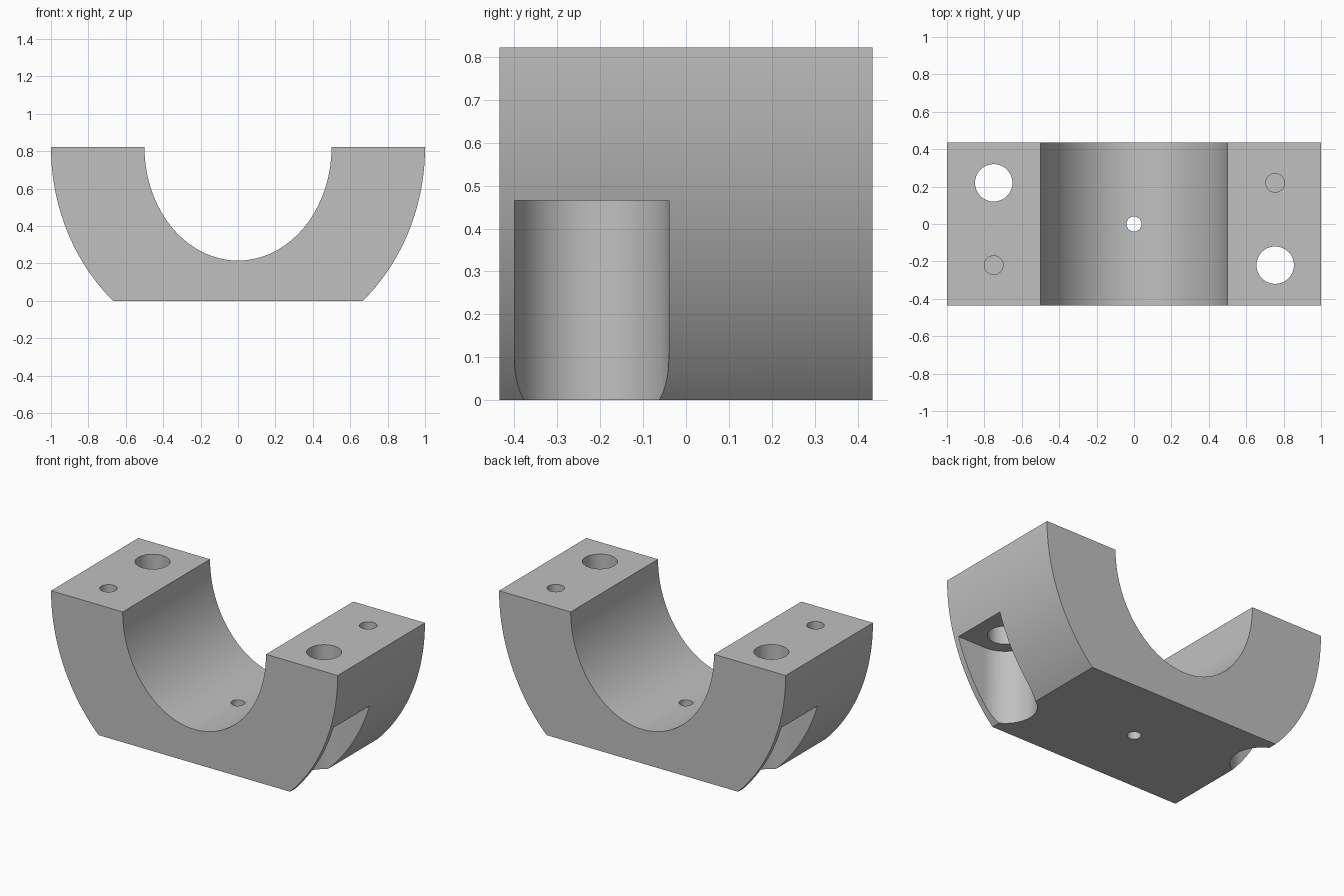
import bpy, bmesh
from math import asin, cos, sin, pi
from mathutils import Vector

if "Cube" in bpy.data.objects:
    bpy.data.objects.remove(bpy.data.objects["Cube"], do_unlink=True)

TOP, HALF_DEPTH = 0.822, 0.435
OUTER, INNER = (1.0, 1.105), (0.5, 0.607)   # ellipse radii in x and z
BOLT_Y, BOLT_R, PIN_R, OIL_R = 0.22, 0.1, 0.05, 0.04
POCKET_R, POCKET_TOP = 0.18, 0.465


def arc(rx, ry, start, end, steps, cx=0.0, cy=0.0):
    """Points along an elliptical arc."""
    angles = [start + (end - start) * i / steps for i in range(steps + 1)]
    return [(cx + rx * cos(a), cy + ry * sin(a)) for a in angles]


def prism(name, points, direction):
    """Closed solid swept from a flat outline."""
    bm = bmesh.new()
    face = bm.faces.new([bm.verts.new(p) for p in points])
    sweep = bmesh.ops.extrude_face_region(bm, geom=[face])
    moved = [g for g in sweep["geom"] if isinstance(g, bmesh.types.BMVert)]
    bmesh.ops.translate(bm, verts=moved, vec=Vector(direction))
    bmesh.ops.recalc_face_normals(bm, faces=bm.faces[:])
    mesh = bpy.data.meshes.new(name)
    bm.to_mesh(mesh)
    bm.free()
    obj = bpy.data.objects.new(name, mesh)
    bpy.context.collection.objects.link(obj)
    return obj


def cut(target, outline, low, high):
    """Remove a vertical prism from the target."""
    cutter = prism("cutter", [(x, y, low) for x, y in outline], (0, 0, high - low))
    cutter.hide_render = True
    mod = target.modifiers.new("cut", "BOOLEAN")
    mod.operation, mod.solver, mod.object = "DIFFERENCE", "EXACT", cutter
    bpy.ops.object.modifier_apply(modifier=mod.name)
    bpy.data.objects.remove(cutter, do_unlink=True)


def circle(x, y, r):
    return arc(r, r, 0, 2 * pi, 64, x, y)[:-1]


# Half-ring body with a flat foot
foot = asin(TOP / OUTER[1])
profile = arc(*OUTER, -pi, -pi + foot, 32) + arc(*OUTER, -foot, 0, 32)
profile += arc(*INNER, 0, -pi, 96)
cap = prism("bearing_cap", [(x, -HALF_DEPTH, z + TOP) for x, z in profile],
            (0, 2 * HALF_DEPTH, 0))
bpy.ops.object.select_all(action="DESELECT")
cap.select_set(True)
bpy.context.view_layer.objects.active = cap

# Each side: open bolt-head pocket, bolt hole and blind pin hole
for side, x in ((1, 0.755), (-1, -0.75)):
    y = -side * BOLT_Y
    start = pi / 2 if side > 0 else -pi / 2
    pocket = arc(POCKET_R, POCKET_R, start, start + pi, 40, x, y)
    pocket += [(side * 1.3, y - side * POCKET_R), (side * 1.3, y + side * POCKET_R)]
    cut(cap, pocket, -0.1, POCKET_TOP)
    cut(cap, circle(x, y, BOLT_R), 0.3, 1.0)
    cut(cap, circle(x, -y, PIN_R), TOP - 0.25, 1.0)

# Oil hole through the middle
cut(cap, circle(0, 0, OIL_R), -0.1, 0.5)

# Plain grey metal
grey = bpy.data.materials.new("grey metal")
grey.use_nodes = True
colour = (0.53, 0.53, 0.53, 1)
grey.diffuse_color = colour
grey.node_tree.nodes["Principled BSDF"].inputs["Base Color"].default_value = colour
cap.data.materials.clear()
cap.data.materials.append(grey)
bpy.ops.object.shade_smooth_by_angle(angle=pi / 6)
